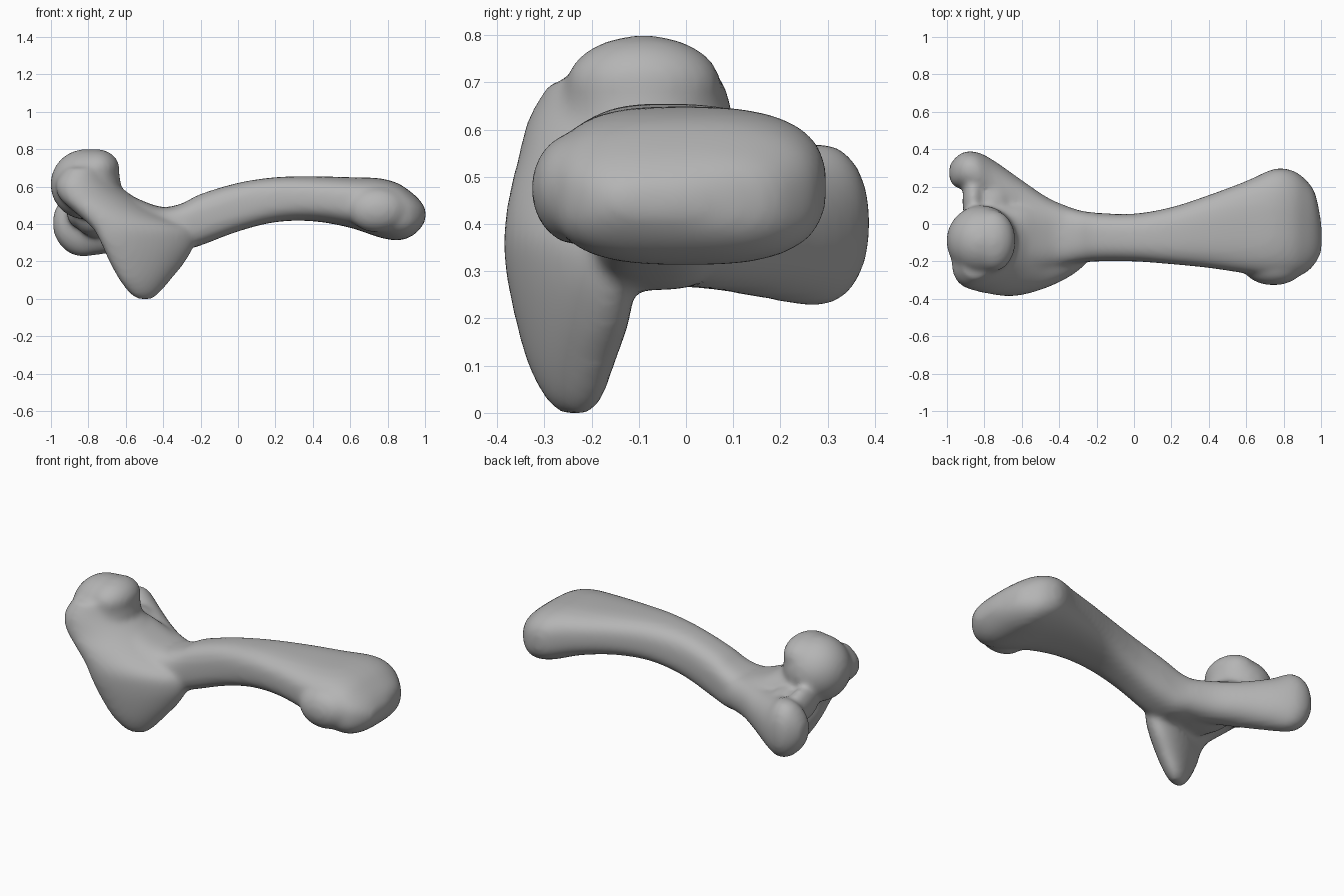
import bpy, bmesh, math
from mathutils import Matrix, Vector

if "Cube" in bpy.data.objects:
    bpy.data.objects.remove(bpy.data.objects["Cube"])

grey = bpy.data.materials.new("bone grey")
grey.use_nodes = True
grey.diffuse_color = (0.46, 0.46, 0.46, 1)
grey.node_tree.nodes["Principled BSDF"].inputs["Base Color"].default_value = (0.46, 0.46, 0.46, 1)

bm = bmesh.new()


def refine(rings, steps=4):
    """Smooth spline through the given rings."""
    pts = [rings[0], *rings, rings[-1]]
    out = []
    for p0, p1, p2, p3 in zip(pts, pts[1:], pts[2:], pts[3:]):
        for k in range(steps):
            u = k / steps
            out.append([0.5 * (2 * b + (c - a) * u + (2 * a - 5 * b + 4 * c - d) * u * u
                               + (3 * b - a - 3 * c + d) * u ** 3)
                        for a, b, c, d in zip(p0, p1, p2, p3)])
    return out + [rings[-1]]


def loft(axis, rings, power=2.0, skew=0.0, sides=40):
    """Rings are (position on axis, a0, a1, b0, b1): a superellipse in each box."""
    loops = []
    for t, a0, a1, b0, b1 in refine(rings):
        loop = []
        for i in range(sides):
            w = 2 * math.pi * i / sides
            c, s = math.cos(w), math.sin(w)
            da = math.copysign(abs(c) ** (2 / power), c) * (a1 - a0) / 2
            db = math.copysign(abs(s) ** (2 / power), s) * (b1 - b0) / 2
            a, b = (a0 + a1) / 2 + da, (b0 + b1) / 2 + db + skew * da
            loop.append(bm.verts.new((t, a, b) if axis == "x" else (a, b, t)))
        loops.append(loop)
    for l0, l1 in zip(loops, loops[1:]):
        for i in range(sides):
            j = (i + 1) % sides
            bm.faces.new((l0[i], l0[j], l1[j], l1[i]))
    bm.faces.new(loops[0][::-1])
    bm.faces.new(loops[-1])


def ball(centre, radii):
    m = Matrix.Translation(Vector(centre)) @ Matrix.Diagonal((*radii, 1))
    bmesh.ops.create_uvsphere(bm, u_segments=40, v_segments=24, radius=1, matrix=m)


# Shaft, flaring into the flat far joint
loft("x", [
    (-0.72, -0.24, 0.10, 0.36, 0.60), (-0.60, -0.25, 0.11, 0.29, 0.565),
    (-0.50, -0.25, 0.11, 0.27, 0.52), (-0.40, -0.23, 0.10, 0.265, 0.49),
    (-0.30, -0.21, 0.075, 0.26, 0.51), (-0.20, -0.20, 0.06, 0.285, 0.56),
    (0.0, -0.20, 0.055, 0.36, 0.62), (0.2, -0.215, 0.09, 0.41, 0.65),
    (0.4, -0.235, 0.155, 0.415, 0.655), (0.6, -0.265, 0.23, 0.38, 0.65),
    (0.75, -0.285, 0.295, 0.33, 0.645), (0.85, -0.285, 0.285, 0.312, 0.62),
    (0.92, -0.26, 0.235, 0.33, 0.575), (0.97, -0.21, 0.16, 0.37, 0.53),
    (1.003, -0.15, 0.0, 0.42, 0.48)], power=2.8)

# Blade-like crest running down from the head
loft("z", [
    (-0.002, -0.54, -0.46, -0.26, -0.21), (0.03, -0.58, -0.42, -0.29, -0.185),
    (0.10, -0.635, -0.36, -0.318, -0.168), (0.20, -0.69, -0.28, -0.335, -0.145),
    (0.30, -0.735, -0.23, -0.345, -0.14), (0.38, -0.78, -0.24, -0.35, -0.10),
    (0.46, -0.87, -0.42, -0.355, -0.03), (0.54, -0.955, -0.55, -0.34, 0.02),
    (0.62, -0.975, -0.65, -0.325, 0.05), (0.70, -0.93, -0.70, -0.285, 0.04)],
    power=2.1, skew=0.36)

# Round head, bulging towards the shaft at the top
ball((-0.815, -0.09, 0.612), (0.188, 0.19, 0.188))
ball((-0.755, -0.09, 0.695), (0.122, 0.165, 0.105))

# Arm with the rear knob
loft("x", [
    (-0.30, -0.12, 0.075, 0.27, 0.48), (-0.45, -0.09, 0.135, 0.265, 0.49),
    (-0.60, -0.02, 0.235, 0.255, 0.50), (-0.75, 0.09, 0.34, 0.235, 0.53),
    (-0.84, 0.165, 0.385, 0.225, 0.57), (-0.91, 0.185, 0.385, 0.25, 0.56),
    (-0.96, 0.20, 0.35, 0.30, 0.51), (-0.988, 0.24, 0.31, 0.36, 0.45)], power=2.2)

# Bridge between knob and head, with the web beside it
ball((-0.86, 0.12, 0.48), (0.058, 0.14, 0.10))
ball((-0.76, 0.10, 0.44), (0.12, 0.15, 0.11))

# Side bump at the far joint
ball((0.745, -0.23, 0.475), (0.16, 0.098, 0.12))

bmesh.ops.recalc_face_normals(bm, faces=bm.faces)
mesh = bpy.data.meshes.new("bone")
bm.to_mesh(mesh)
bm.free()
mesh.materials.append(grey)
bone = bpy.data.objects.new("bone", mesh)
bpy.context.collection.objects.link(bone)

# Fuse the parts into one skin and soften the joins
remesh = bone.modifiers.new("fuse", "REMESH")
remesh.mode = "VOXEL"
remesh.voxel_size = 0.014
remesh.use_smooth_shade = True
soften = bone.modifiers.new("soften", "SMOOTH")
soften.factor = 0.5
soften.iterations = 16
